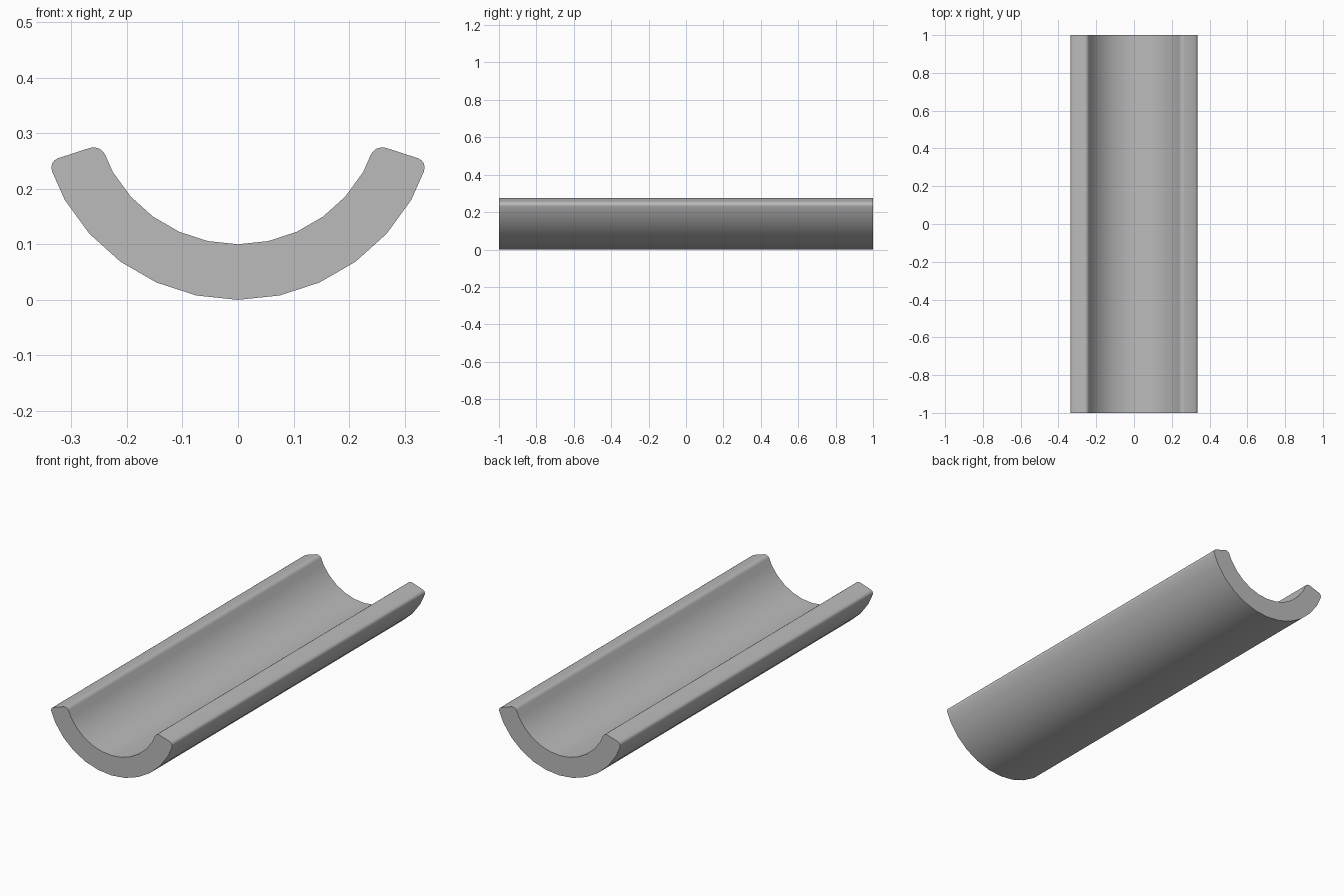
import bpy, bmesh, math

cube = bpy.data.objects.get("Cube")
if cube:
    bpy.data.objects.remove(cube, do_unlink=True)

OUTER, INNER, CENTRE_Z, HALF_LENGTH = 0.36, 0.26, 0.36, 1.0
STEP, COUNT = math.radians(12), 6

# Plain grey material
grey = bpy.data.materials.new("grey")
grey.use_nodes = True
colour = (0.5, 0.5, 0.5, 1)
grey.diffuse_color = colour
grey.node_tree.nodes["Principled BSDF"].inputs["Base Color"].default_value = colour


def arc(radius):
    return [(radius * math.sin(i * STEP), CENTRE_Z - radius * math.cos(i * STEP))
            for i in range(-COUNT, COUNT + 1)]


# Arc-shaped section, extruded along y
bm = bmesh.new()
section = arc(OUTER) + arc(INNER)[::-1]
face = bm.faces.new([bm.verts.new((x, -HALF_LENGTH, z)) for x, z in section])
extruded = bmesh.ops.extrude_face_region(bm, geom=[face], use_keep_orig=True)
new_verts = [g for g in extruded["geom"] if isinstance(g, bmesh.types.BMVert)]
bmesh.ops.translate(bm, verts=new_verts, vec=(0, 2 * HALF_LENGTH, 0))
bmesh.ops.recalc_face_normals(bm, faces=bm.faces)

# Rounded long edges on both rims
rims = [e for e in bm.edges
        if abs(e.verts[0].co.y - e.verts[1].co.y) > 1 and e.calc_face_angle() > 1]
bmesh.ops.bevel(bm, geom=rims, offset=0.02, offset_type='OFFSET',
                segments=4, profile=0.5, affect='EDGES')

mesh = bpy.data.meshes.new("trough")
bm.to_mesh(mesh)
bm.free()
mesh.materials.append(grey)
trough = bpy.data.objects.new("trough", mesh)
bpy.context.collection.objects.link(trough)

# Smooth curved sides, crisp end faces
bpy.ops.object.select_all(action='DESELECT')
trough.select_set(True)
bpy.context.view_layer.objects.active = trough
bpy.ops.object.shade_smooth_by_angle(angle=math.radians(40))
